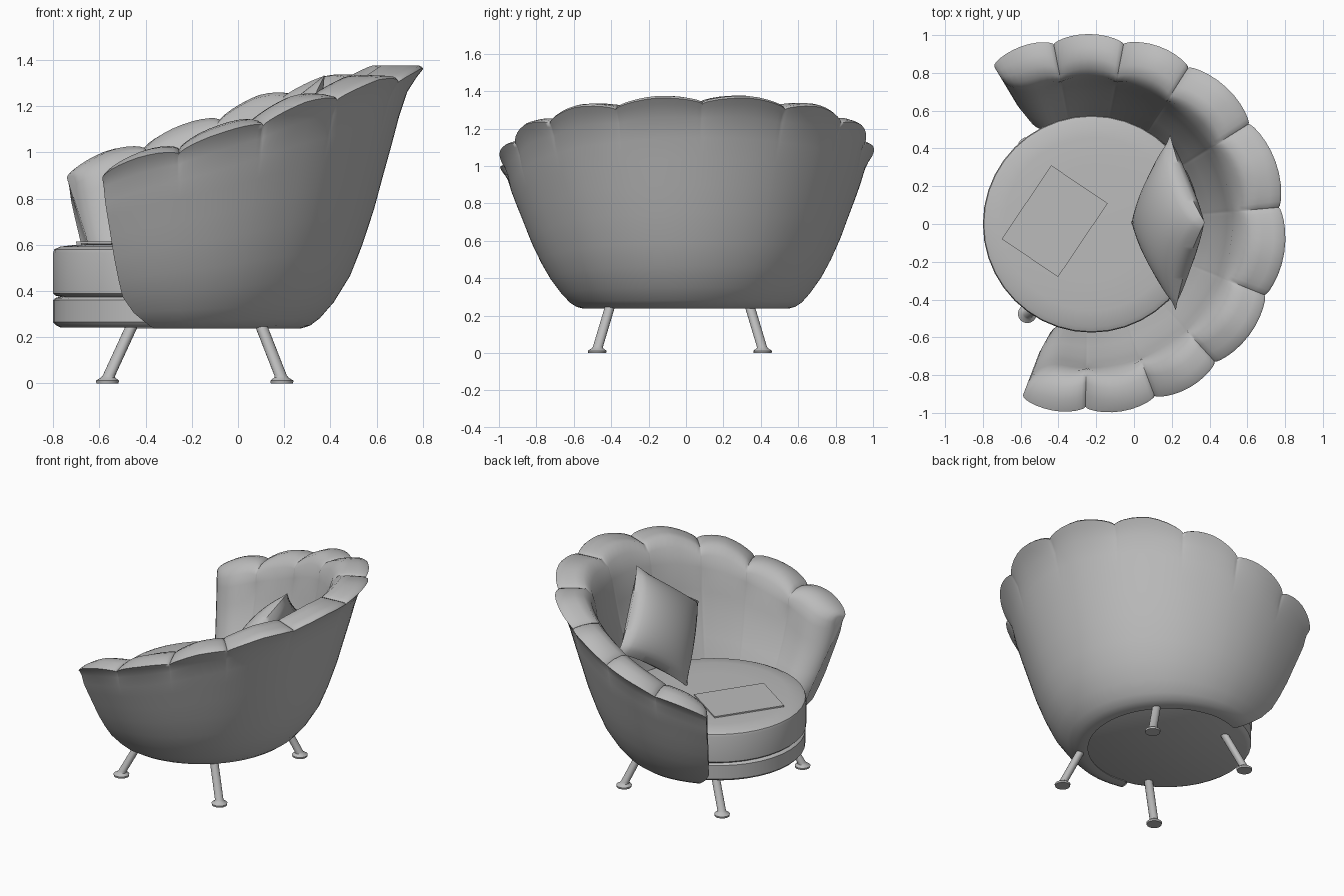
import bpy, bmesh, math
from mathutils import Vector, Matrix

cube = bpy.data.objects.get("Cube")
if cube:
    bpy.data.objects.remove(cube, do_unlink=True)

fabric = bpy.data.materials.new("grey")
fabric.use_nodes = True
GREY = (0.5, 0.5, 0.5, 1)
fabric.diffuse_color = GREY
fabric.node_tree.nodes["Principled BSDF"].inputs["Base Color"].default_value = GREY

CX = -0.24          # centre of the round shell
BASE_Z = 0.237


def finish(name, bm, angle=40):
    bmesh.ops.recalc_face_normals(bm, faces=bm.faces)
    mesh = bpy.data.meshes.new(name)
    bm.to_mesh(mesh)
    bm.free()
    ob = bpy.data.objects.new(name, mesh)
    bpy.context.collection.objects.link(ob)
    mesh.materials.append(fabric)
    bpy.ops.object.select_all(action='DESELECT')
    ob.select_set(True)
    bpy.context.view_layer.objects.active = ob
    bpy.ops.object.shade_smooth_by_angle(angle=math.radians(angle))


def interp(table, a):
    for (a0, v0), (a1, v1) in zip(table, table[1:]):
        if a <= a1:
            return v0 + (v1 - v0) * (a - a0) / (a1 - a0)
    return table[-1][1]


def lathe(bm, profile, steps, place):
    """Spin (radius, height) points into rings; place maps them to the world."""
    rings = []
    for r, z in profile:
        rings.append([bm.verts.new(place(r * math.cos(math.tau * i / steps),
                                         r * math.sin(math.tau * i / steps), z))
                      for i in range(steps)])
    for a, b in zip(rings, rings[1:]):
        for i in range(steps):
            j = (i + 1) % steps
            bm.faces.new((a[i], a[j], b[j], b[i]))
    bm.faces.new(rings[0])
    bm.faces.new(rings[-1])


# Scalloped shell: one padded section swept round the seat
SEAMS = [0, 27, 52.5, 74, 96, 116]
RIM = [(0, 1.38), (14, 1.375), (40, 1.325), (63, 1.23), (85, 1.095), (106, 0.985), (117, 0.92)]
OUTER = [(0, .545), (.012, .585), (.04, .62), (.1, .665), (.2, .725), (.31, .775), (.45, .828),
         (.58, .868), (.7, .906), (.8, .936), (.9, .965), (.96, .995), (.99, 1.015)]
INNER = [(1, 1.0), (1.025, .95), (1.03, .89), (1.005, .835), (.95, .79), (.86, .76),
         (.72, .73), (.6, .70), (.45, .645), (.35, .605), (.12, .54), (0, .5)]


def shell_section(rel):
    a = abs(rel)
    for s0, s1 in zip(SEAMS, SEAMS[1:]):
        if a <= s1:
            f = (a - s0) / (s1 - s0)
            break
    # the front petals have squarer ends
    power = 0.4 if a > SEAMS[-2] and f > 0.5 else 0.6
    dip = 1 - max(0, math.sin(math.pi * f)) ** power
    height = interp(RIM, a) - BASE_Z
    back = max(0, math.cos(math.radians(rel + 5)))
    edge = max(0, (a - 106) / (SEAMS[-1] - 106))
    pad = 0.35 + 0.65 * math.sqrt(max(0, 1 - edge ** 2))
    pts = []
    for k, (t, r) in enumerate(OUTER + INNER):
        if t > 1:
            t = 1 + (t - 1) * (1 - back)
        lip = max(0, (t - 0.86) / 0.14)
        if k >= len(OUTER):
            r_out = interp(OUTER, t)
            r = r_out + (r - r_out) * pad + 0.006 * dip * min(1, t * 2)
        r += lip * (0.045 * back ** 2 - 0.01 - 0.04 * dip)
        r -= 0.035 * back * max(0, 1 - t * 7)
        z = BASE_Z + t * height - 0.04 * dip * lip
        # lower front corners round backwards
        ang = math.radians(rel * (1 - 0.07 * edge * max(0, 1 - t * 7)) + 5)
        pts.append((CX + r * math.cos(ang), r * math.sin(ang), z))
    return pts


angles = []
for s0, s1 in zip(SEAMS, SEAMS[1:]):
    # samples crowd towards each seam so the scallops stay crisp
    angles += [s0 + (s1 - s0) * (1 - math.cos(math.pi * i / 12)) / 2 for i in range(12)]
angles.append(SEAMS[-1])
angles = [-a for a in reversed(angles[1:])] + angles

bm = bmesh.new()
rows = [[bm.verts.new(p) for p in shell_section(a)] for a in angles]
for a, b in zip(rows, rows[1:]):
    n = len(a)
    for i in range(n):
        j = (i + 1) % n
        bm.faces.new((a[i], a[j], b[j], b[i]))
bm.faces.new(rows[0])
bm.faces.new(rows[-1])
finish("scalloped_shell", bm, 75)


# Round base and seat cushion
def disc(name, cx, profile):
    bm = bmesh.new()
    lathe(bm, profile, 40, lambda x, y, z: (cx + x, y, z))
    finish(name, bm, 35)


disc("seat_base", -.26, [(.51, .243), (.53, .253), (.54, .265), (.54, .36),
                         (.53, .37), (.51, .375)])
disc("seat_cushion", -.225, [(.545, .375), (.565, .38), (.575, .39), (.575, .565), (.57, .58),
                             (.545, .592), (.46, .602), (.3, .605)])

# Thin panel lying on the seat
bm = bmesh.new()
bmesh.ops.create_cube(bm, size=1, matrix=Matrix.Translation((-.42, .015, .61))
                      @ Matrix.Rotation(math.radians(-34), 4, 'Z')
                      @ Matrix.Diagonal((.36, .47, .009, 1)))
finish("seat_panel", bm)

# Throw pillow standing on one corner
N = 20
up = Vector((.39, 0, .74)) / 2
side = Vector((.03, -.93, 0)) / 2
normal = side.cross(up).normalized()
centre = Vector((.18, .008, .965))
bm = bmesh.new()
for sign in (1, -1):
    grid = []
    for i in range(N + 1):
        row = []
        for j in range(N + 1):
            u, v = 2 * i / N - 1, 2 * j / N - 1
            puff = 0.12 * ((1 - u * u) * (1 - v * v)) ** 0.55
            # edges bow inwards between the corners
            pu = u * (1 - 0.07 * (1 - v * v) * u * u)
            pv = v * (1 - 0.07 * (1 - u * u) * v * v)
            along, across = (pu + pv) / 2, (pu - pv) / 2
            # side corners fold back towards the shell
            lift = sign * puff - 0.03 * across ** 2
            row.append(bm.verts.new(centre + up * along + side * across + normal * lift))
        grid.append(row)
    for i in range(N):
        for j in range(N):
            bm.faces.new((grid[i][j], grid[i + 1][j], grid[i + 1][j + 1], grid[i][j + 1]))
bmesh.ops.remove_doubles(bm, verts=bm.verts, dist=0.0005)
finish("throw_pillow", bm, 60)

# Splayed legs with flared feet
LEG = [(.048, 0), (.05, .012), (.03, .026), (.027, .035), (.027, .27)]
for end, fx, tx in (("front", -.565, -.465), ("rear", .19, .105)):
    for hand, fy, ty in (("left", -.475, -.41), ("right", .41, .345)):
        def splay(x, y, z, fx=fx, tx=tx, fy=fy, ty=ty):
            k = max(0, z - .02) / (BASE_Z - .02)
            return (fx + (tx - fx) * k + x, fy + (ty - fy) * k + y, z)
        bm = bmesh.new()
        lathe(bm, LEG, 16, splay)
        finish(f"{end}_{hand}_leg", bm, 35)
